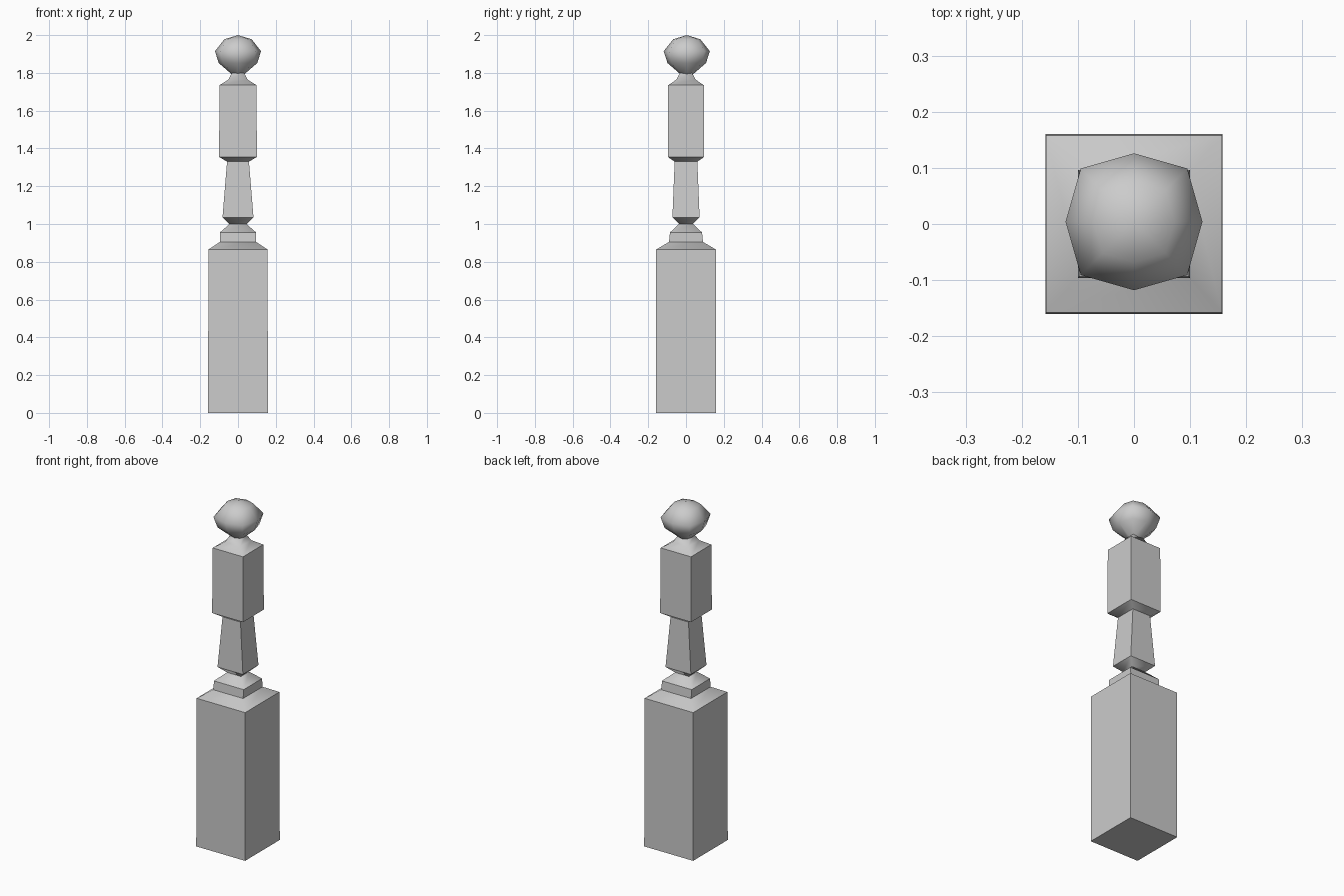
import bpy, bmesh, math

cube = bpy.data.objects.get("Cube")
if cube:
    bpy.data.objects.remove(cube, do_unlink=True)

# Single grey material
grey = bpy.data.materials.new("plain_grey")
grey.use_nodes = True
COLOUR = (0.6, 0.6, 0.6, 1)
grey.diffuse_color = COLOUR
grey.node_tree.nodes["Principled BSDF"].inputs["Base Color"].default_value = COLOUR


def square(hx, hy):
    return [(-hx, -hy), (hx, -hy), (hx, hy), (-hx, hy)]


def rounded_octagon(r):
    # Eight points with the diagonals pushed out a little towards a square
    points = []
    for i in range(8):
        a = math.tau * i / 8
        reach = r * (1.1 if i % 2 else 1.0)
        points.append((reach * math.cos(a), reach * math.sin(a) + 0.004))
    return points


def loft(name, rings, tip=None, soft=False):
    """Join (z, outline) rings; upright corners stay crisp, sloped ones smooth."""
    bm = bmesh.new()
    loops = [[bm.verts.new((x, y, z)) for x, y in outline] for z, outline in rings]
    count = len(loops[0])
    for low, high in zip(loops, loops[1:]):
        for i in range(count):
            j = (i + 1) % count
            bm.faces.new((low[i], low[j], high[j], high[i]))
    caps = [bm.faces.new(loops[0][::-1])]
    if tip is None:
        caps.append(bm.faces.new(loops[-1]))
    else:
        top = bm.verts.new(tip)
        for i in range(count):
            bm.faces.new((loops[-1][i], loops[-1][(i + 1) % count], top))
    bm.normal_update()
    for face in bm.faces:
        face.smooth = True
    for edge in bm.edges:
        level = abs(edge.verts[0].co.z - edge.verts[1].co.z) < 1e-5
        upright = all(abs(f.normal.z) < 0.25 for f in edge.link_faces)
        capped = any(f in caps for f in edge.link_faces)
        edge.smooth = not (capped or (not soft and (level or upright)))
    mesh = bpy.data.meshes.new(name)
    bm.to_mesh(mesh)
    bm.free()
    mesh.materials.append(grey)
    obj = bpy.data.objects.new(name, mesh)
    bpy.context.collection.objects.link(obj)


def post_part(name, sections, soft=False):
    loft(name, [(z, square(hx, hy)) for z, hx, hy in sections], soft=soft)


# Heavy base with sloping shoulder
post_part("base_block", [(0, 0.158, 0.16), (0.865, 0.157, 0.158), (0.905, 0.096, 0.09)])
# Stepped collar narrowing to the waist
post_part("collar", [(0.905, 0.096, 0.09), (0.955, 0.096, 0.085), (1.0, 0.045, 0.037)])
# Tapered shaft
post_part("shaft", [(1.0, 0.045, 0.037), (1.035, 0.082, 0.072), (1.33, 0.058, 0.06)])
# Upper block with flared underside
post_part("upper_block", [(1.33, 0.058, 0.06), (1.355, 0.1, 0.096), (1.735, 0.098, 0.094)])
# Concave neck under the finial
post_part("neck", [(1.735, 0.098, 0.094), (1.765, 0.05, 0.05), (1.8, 0.032, 0.032)], soft=True)
# Faceted ball finial
ball = [(1.79, 0.03), (1.852, 0.102), (1.915, 0.122), (1.978, 0.072)]
loft("finial", [(z, rounded_octagon(r)) for z, r in ball], tip=(0, 0.004, 2.0), soft=True)
